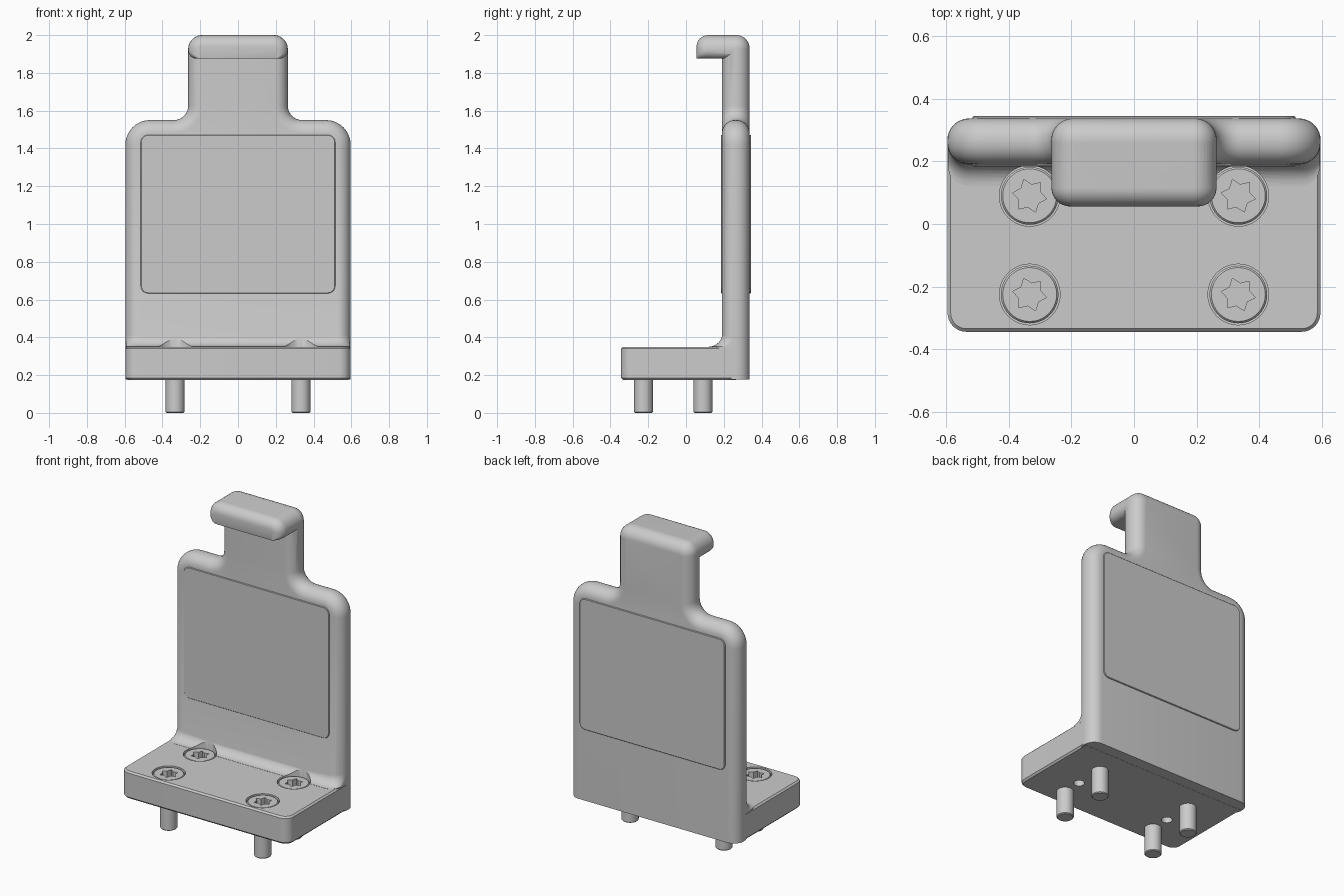
import bpy, bmesh, math

cube = bpy.data.objects.get("Cube")
if cube:
    bpy.data.objects.remove(cube, do_unlink=True)

grey = bpy.data.materials.new("satin_grey")
grey.use_nodes = True
colour = (0.6, 0.6, 0.6, 1)
grey.diffuse_color = colour
grey.node_tree.nodes["Principled BSDF"].inputs["Base Color"].default_value = colour

W, NECK, BACK, FRONT = 0.596, 0.264, 0.337, 0.19
MID, ROUND, FLOOR, DECK = 0.2635, 0.07, 0.176, 0.35
SCREWS = [(x, y) for x in (-0.333, 0.333) for y in (-0.225, 0.09)]


def outline(corners, steps=10):
    """Closed right-angled outline; every corner is (u, v, radius)."""
    pts = []
    for i, (u, v, r) in enumerate(corners):
        if r == 0:
            pts.append((u, v))
            continue
        (pu, pv, _), (nu, nv, _) = corners[i - 1], corners[(i + 1) % len(corners)]
        a, b = math.hypot(u - pu, v - pv), math.hypot(nu - u, nv - v)
        d1, d2 = ((u - pu) / a, (v - pv) / a), ((nu - u) / b, (nv - v) / b)
        cu, cv = u + r * (d2[0] - d1[0]), v + r * (d2[1] - d1[1])
        for k in range(steps + 1):
            t = math.pi / 2 * k / steps
            c, s = r * math.cos(t), r * math.sin(t)
            pts.append((cu - d2[0] * c + d1[0] * s, cv - d2[1] * c + d1[1] * s))
    return pts


def rectangle(u, v0, v1, r0, r1):
    return outline([(-u, v0, r0), (u, v0, r0), (u, v1, r1), (-u, v1, r1)])


def circle(x, y, r, n=40):
    return [(x + r * math.cos(math.tau * i / n), y + r * math.sin(math.tau * i / n))
            for i in range(n)]


def loft(name, rings, axis="Z"):
    """Skin (position, outline) rings stacked along Y or Z and cap both ends."""
    bm = bmesh.new()
    loops = [[bm.verts.new((u, p, v) if axis == "Y" else (u, v, p)) for u, v in ring]
             for p, ring in rings]
    n = len(loops[0])
    for a, b in zip(loops, loops[1:]):
        for i in range(n):
            j = (i + 1) % n
            bm.faces.new((a[i], a[j], b[j], b[i]))
    bm.faces.new(loops[0])
    bm.faces.new(loops[-1])
    bmesh.ops.recalc_face_normals(bm, faces=bm.faces)
    mesh = bpy.data.meshes.new(name)
    bm.to_mesh(mesh)
    bm.free()
    mesh.materials.append(grey)
    obj = bpy.data.objects.new(name, mesh)
    bpy.context.collection.objects.link(obj)
    return obj


def combine(target, other, operation):
    mod = target.modifiers.new("combine", "BOOLEAN")
    mod.operation, mod.object, mod.solver = operation, other, "EXACT"
    bpy.context.view_layer.objects.active = target
    bpy.ops.object.modifier_apply(modifier=mod.name)
    bpy.data.objects.remove(other, do_unlink=True)


def smooth(obj):
    bpy.ops.object.select_all(action="DESELECT")
    obj.select_set(True)
    bpy.context.view_layer.objects.active = obj
    bpy.ops.object.shade_smooth_by_angle(angle=math.radians(30))


def quarter(r, steps=8):
    """(depth, inset) pairs of a rounded edge, from the face to the side."""
    angles = [math.pi / 2 * k / steps for k in range(steps + 1)]
    return [(r * (1 - math.cos(t)), r * (1 - math.sin(t))) for t in angles]


# Upright plate with shoulders and neck, rounded all along its outline
def plate_outline(d):
    half = [(W - d, FLOOR, 0), (W - d, 1.55 - d, 0.13 - d),
            (NECK - d, 1.55 - d, 0.075 + d), (NECK - d, 2 - d, 0.075 - d)]
    return outline(half + [(-u, v, r) for u, v, r in reversed(half)])


edge = quarter(ROUND)
rings = [(FRONT + p, plate_outline(d)) for p, d in edge]
rings += [(BACK - p, plate_outline(d)) for p, d in reversed(edge)]
body = loft("bracket_body", rings, "Y")

# Foot with chamfered rim
foot_rings = []
for z, d in ((FLOOR - 0.001, 0.01), (FLOOR + 0.01, 0), (DECK - 0.01, 0), (DECK, 0.01)):
    foot_rings.append((z, rectangle(W - 0.001 - d, -0.344 + d, MID, 0.06 - d, 0)))
combine(body, loft("foot", foot_rings), "UNION")

# Concave blend between foot and plate
blend = [(DECK - 0.02, rectangle(W - 0.002, FRONT - 0.068, 0.3, 0.065, 0.03))]
for p, d in quarter(0.07):
    blend.append((DECK + 0.001 + p,
                  rectangle(W - 0.002, FRONT + 0.002 - d, 0.3, 0.065, 0.03)))
combine(body, loft("blend", blend), "UNION")


# Hook lip at the top, sharp only along its lower front edge
def hook_outline(d):
    return rectangle(NECK - 0.0005 - d, 1.875, 1.9995 - d, 0.045 - d * 0.6, 0.075 - d)


hook = [(0.056 + p, hook_outline(d)) for p, d in quarter(0.06)]
hook.append((MID, hook_outline(0)))
combine(body, loft("hook", hook, "Y"), "UNION")

# Counterbores for the screws and two blind dowel holes underneath
for x, y in SCREWS:
    bore = circle(x, y, 0.097)
    combine(body, loft("bore", [(0.29, bore), (0.5, bore)]), "DIFFERENCE")
for x in (-0.333, 0.333):
    hole = circle(x, -0.1, 0.032, 24)
    combine(body, loft("hole", [(0.1, hole), (0.28, hole)]), "DIFFERENCE")
smooth(body)

# Screws with six-pointed sockets
for i, (x, y) in enumerate(SCREWS):
    profile = [(0, 0.045), (0.005, 0.05), (0.28, 0.05), (0.28, 0.092),
               (DECK - 0.011, 0.092), (DECK - 0.004, 0.086)]
    screw = loft(f"screw_{i + 1}", [(z, circle(x, y, r)) for z, r in profile])
    star = []
    for k in range(12):
        r, t = (0.036 if k % 2 else 0.055), math.tau * k / 12 + math.radians(-10)
        star.append((x + r * math.cos(t), y + r * math.sin(t)))
    combine(screw, loft("socket", [(0.3, star), (0.4, star)]), "DIFFERENCE")
    smooth(screw)

# Slightly raised panels on both faces
for name, face, inward in (("front_panel", 0.184, 1), ("back_panel", 0.344, -1)):
    steps = ((0, 0.003), (0.003, 0), (0.03, 0))
    panel = loft(name, [(face + inward * p, rectangle(
        0.515 - d, 0.633 + d, 1.472 - d, 0.04 - d, 0.04 - d)) for p, d in steps], "Y")
    smooth(panel)
